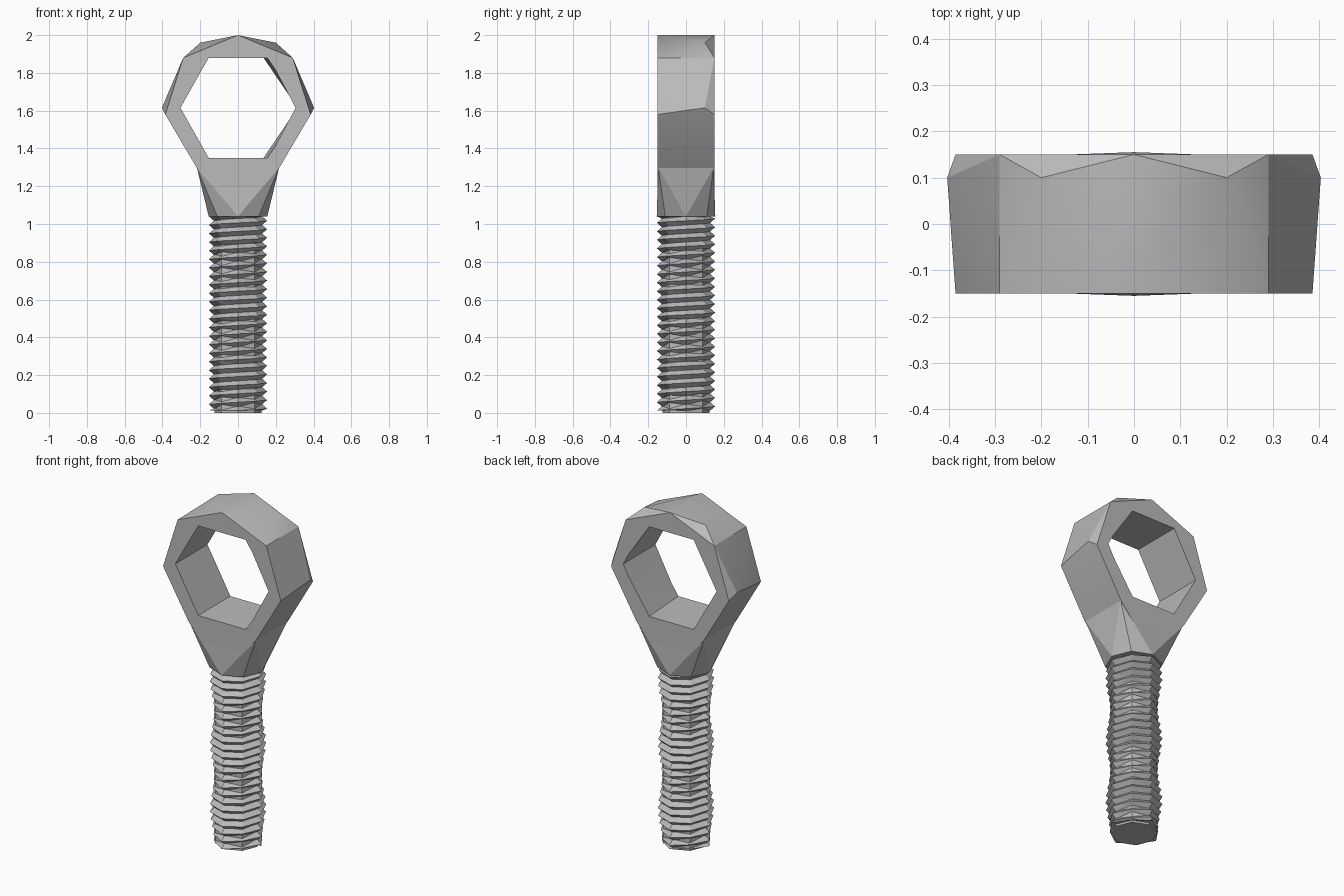
import bpy, bmesh
from math import pi, cos, sin, radians

cube = bpy.data.objects.get("Cube")
if cube:
    bpy.data.objects.remove(cube)

steel = bpy.data.materials.new("plain_grey_steel")
grey = (0.5, 0.5, 0.5, 1)
steel.use_nodes = True
steel.diffuse_color = grey
steel.node_tree.nodes["Principled BSDF"].inputs["Base Color"].default_value = grey


def finish(name, bm):
    bmesh.ops.recalc_face_normals(bm, faces=bm.faces[:])
    mesh = bpy.data.meshes.new(name)
    bm.to_mesh(mesh)
    bm.free()
    mesh.materials.append(steel)
    obj = bpy.data.objects.new(name, mesh)
    bpy.context.collection.objects.link(obj)
    return obj


def hull(name, points):
    bm = bmesh.new()
    verts = [bm.verts.new(p) for p in points]
    out = bmesh.ops.convex_hull(bm, input=verts)
    spare = set(out["geom_interior"] + out["geom_unused"])
    bmesh.ops.delete(bm, geom=[v for v in spare if isinstance(v, bmesh.types.BMVert)], context="VERTS")
    bmesh.ops.dissolve_limit(bm, angle_limit=radians(0.5), verts=bm.verts[:], edges=bm.edges[:])
    return finish(name, bm)


def activate(obj):
    bpy.ops.object.select_all(action="DESELECT")
    obj.select_set(True)
    bpy.context.view_layer.objects.active = obj


def ring(radius, z, sides=8):
    return [(radius * cos(2 * pi * i / sides), radius * sin(2 * pi * i / sides), z) for i in range(sides)]


# Eye: matching front and back outlines, with bulging corners near the back
DEPTH, NECK_Z = 0.15, 1.04
outline = [(0.29, 1.88), (0.385, 1.58), (0.22, 1.30)]
points = [(0, y, z) for y in (-DEPTH, DEPTH) for z in (2.0, NECK_Z)]
for side in (-1, 1):
    points += [(side * x, y, z) for x, z in outline for y in (-DEPTH, DEPTH)]
    points += [(side * 0.2, 0.1, 1.96), (side * 0.403, 0.1, 1.615)]
eye = hull("eye_ring", points)

# Six-sided hole, slightly skewed on one side
hole = []
for y, narrow in ((-0.3, -0.01), (0.3, 0.03)):
    hole += [(-0.305, y, 1.615), (0.305, y, 1.615)]
    for z in (1.35, 1.88):
        hole += [(-0.155, y, z), (0.155 - narrow, y, z)]
cutter = hull("hole_cutter", hole)
cutter.hide_render = True
cut = eye.modifiers.new("hole", "BOOLEAN")
cut.object, cut.operation, cut.solver = cutter, "DIFFERENCE", "EXACT"
activate(eye)
bpy.ops.object.modifier_apply(modifier="hole")
bpy.data.objects.remove(cutter)
bpy.ops.object.shade_smooth_by_angle(angle=radians(25))

# Neck flaring from the round shank into the eye
neck_points = ring(0.155, NECK_Z)
neck_points += [(x, y, 1.30) for x in (-0.218, 0.218) for y in (-0.147, 0.147)]
hull("neck", neck_points)

# Shank core
hull("shank_core", ring(0.125, 0) + ring(0.125, NECK_Z))

# Helical thread: diagonal corners swell and shrink along the shank
SIDES, TURNS = 8, 23
PITCH = NECK_Z / TURNS


def thread_vert(bm, step, radius, lift):
    z = min(max(step / SIDES * PITCH + lift, 0.012), NECK_Z)
    if step % 2:
        radius -= 0.012 * (1 - cos(2 * pi * (z - 0.2) / 0.38))
    angle = 2 * pi * step / SIDES
    return bm.verts.new((radius * cos(angle), radius * sin(angle), z))


bm = bmesh.new()
steps = range(-SIDES, SIDES * TURNS + 1)
roots = [thread_vert(bm, s, 0.128, 0) for s in range(-SIDES, SIDES * (TURNS + 1) + 1)]
crests = [thread_vert(bm, s, 0.154, PITCH / 2) for s in steps]
for i in range(len(crests) - 1):
    bm.faces.new((roots[i], roots[i + 1], crests[i + 1], crests[i]))
    bm.faces.new((crests[i], crests[i + 1], roots[i + SIDES + 1], roots[i + SIDES]))
bmesh.ops.triangulate(bm, faces=bm.faces[:])
bmesh.ops.dissolve_degenerate(bm, dist=0.0001, edges=bm.edges[:])
finish("thread", bm)
